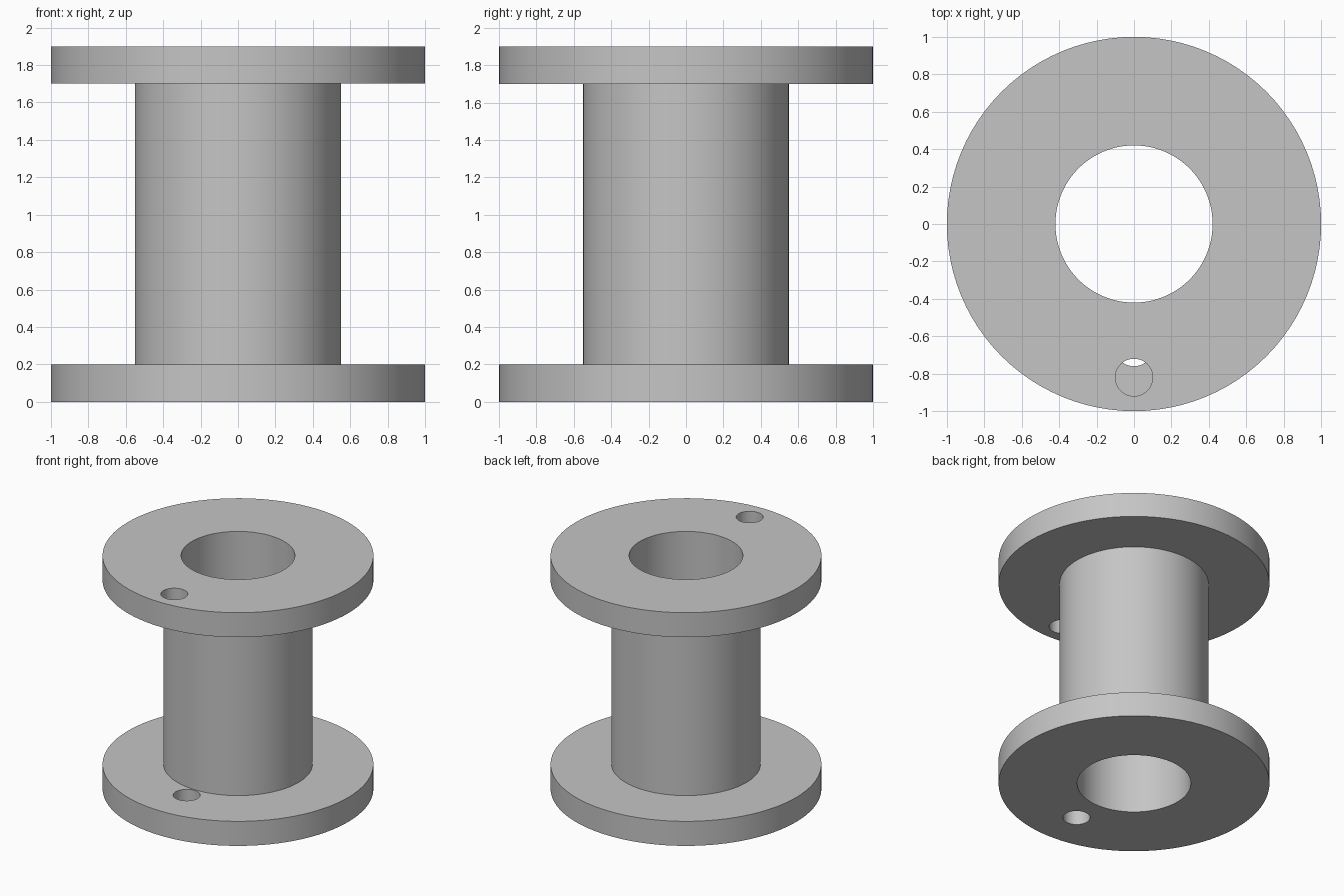
import bpy
import bmesh
from math import cos, sin, tau
from mathutils import Vector

cube = bpy.data.objects.get("Cube")
if cube:
    bpy.data.objects.remove(cube, do_unlink=True)

# Single plain grey
grey = bpy.data.materials.new("light grey")
grey.use_nodes = True
grey.diffuse_color = (0.56, 0.56, 0.56, 1)
grey.node_tree.nodes["Principled BSDF"].inputs["Base Color"].default_value = grey.diffuse_color


def add_circle(bm, radius, y, z, sides):
    """Add a closed ring of edges."""
    verts = [bm.verts.new((radius * cos(tau * i / sides),
                           y + radius * sin(tau * i / sides), z))
             for i in range(sides)]
    return [bm.edges.new((verts[i - 1], verts[i])) for i in range(sides)]


def round_part(name, radius, bottom, top, holes):
    """Extrude a disc pierced by round holes given as (radius, y, sides)."""
    bm = bmesh.new()
    edges = add_circle(bm, radius, 0, bottom, 96)
    for hole_radius, y, sides in holes:
        edges += add_circle(bm, hole_radius, y, bottom, sides)
    bmesh.ops.triangle_fill(bm, edges=edges, use_beauty=True, normal=Vector((0, 0, 1)))
    raised = bmesh.ops.extrude_face_region(bm, geom=bm.faces[:])["geom"]
    bmesh.ops.translate(bm, vec=(0, 0, top - bottom),
                        verts=[g for g in raised if isinstance(g, bmesh.types.BMVert)])
    bmesh.ops.recalc_face_normals(bm, faces=bm.faces[:])
    mesh = bpy.data.meshes.new(name)
    bm.to_mesh(mesh)
    bm.free()
    mesh.materials.append(grey)
    obj = bpy.data.objects.new(name, mesh)
    bpy.context.collection.objects.link(obj)
    bpy.ops.object.select_all(action="DESELECT")
    obj.select_set(True)
    bpy.context.view_layer.objects.active = obj
    bpy.ops.object.shade_smooth_by_angle()
    return obj


HEIGHT = 1.9
THICKNESS = 0.2
bore = (0.42, 0, 96)

# Hollow core between two flanges
round_part("core_tube", 0.55, THICKNESS, HEIGHT - THICKNESS, [bore])

# Flanges, each with a small thread hole; the lower hole sits next to the core
round_part("lower_flange", 1, 0, THICKNESS, [bore, (0.1, -0.66, 48)])
round_part("upper_flange", 1, HEIGHT - THICKNESS, HEIGHT, [bore, (0.1, -0.82, 48)])
